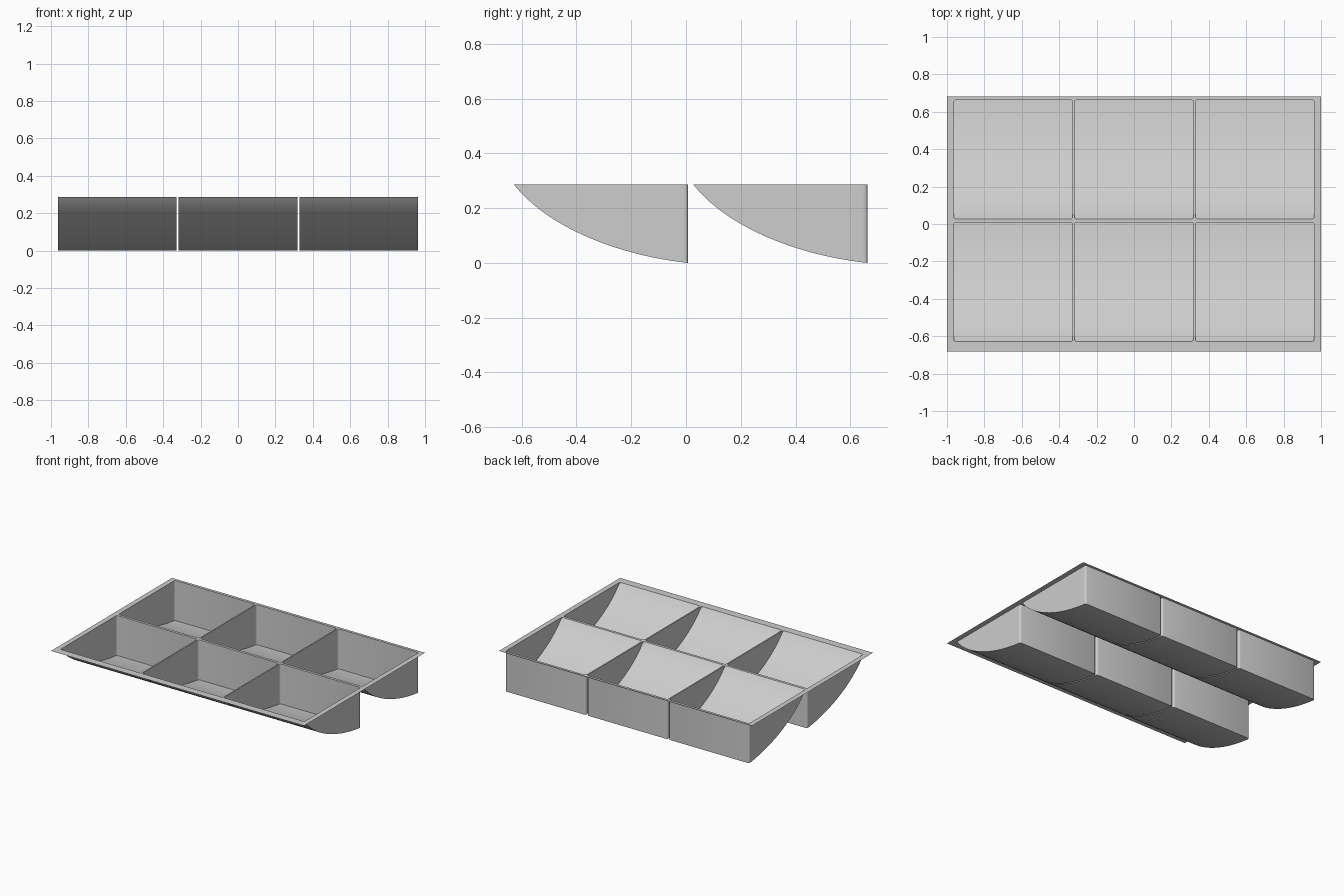
import bpy, bmesh, math

if "Cube" in bpy.data.objects:
    bpy.data.objects.remove(bpy.data.objects["Cube"])

TOP = 0.286                    # height of the rim sheet
HALF = 0.318                   # half width of a pocket
R = 0.012                      # corner radius in plan
PITCH_X = 0.6455
FRONTS = {"front": -0.628, "back": 0.027}   # front edge of each row
DEPTH = 0.636

grey = bpy.data.materials.new("light grey")
grey.use_nodes = True
colour = (0.61, 0.61, 0.61, 1)
grey.diffuse_color = colour
grey.node_tree.nodes["Principled BSDF"].inputs["Base Color"].default_value = colour


def finish(name, bm):
    """Turn a bmesh into a shaded object."""
    mesh = bpy.data.meshes.new(name)
    bm.to_mesh(mesh)
    bm.free()
    mesh.materials.append(grey)
    obj = bpy.data.objects.new(name, mesh)
    bpy.context.collection.objects.link(obj)
    bpy.ops.object.select_all(action='DESELECT')
    obj.select_set(True)
    bpy.context.view_layer.objects.active = obj
    bpy.ops.object.shade_smooth_by_angle(angle=math.radians(35))
    return obj


def floor_point(t):
    """Curved floor profile: steep at the front lip, nearly flat at the back."""
    s = 1 - t
    w = (s**3, 3 * s * s * t, 3 * s * t * t, t**3)
    y = w[1] * 0.123 + w[2] * 0.387 + w[3] * DEPTH
    z = w[0] * TOP + w[1] * 0.128 + w[2] * 0.026
    return y, z


def half_width(y):
    """Half width of the rounded pocket outline at depth y."""
    d = min(y, DEPTH - y)
    if d >= R:
        return HALF
    return HALF - R + math.sqrt(max(0, R * R - (R - d) ** 2))


# Samples along the floor, finer inside the rounded corners
steps = [0, 0.004, 0.014, 0.034] + [0.034 + 0.934 * i / 26 for i in range(1, 27)]
steps += [0.98, 0.99, 0.997, 1]
profile = [floor_point(t) for t in steps]


def pocket(name, cx, y0):
    """Open scoop: curved floor, two side walls and an upright back wall."""
    bm = bmesh.new()
    rows = []
    for y, z in profile:
        w = half_width(y)
        rows.append([bm.verts.new((cx + x, y0 + y, h)) for x, h in
                     ((-w, TOP), (-w, z), (w, z), (w, TOP))])
    for a, b in zip(rows, rows[1:]):
        for i in range(3):
            bm.faces.new((a[i], a[i + 1], b[i + 1], b[i]))
    bm.faces.new(rows[-1])
    bmesh.ops.remove_doubles(bm, verts=bm.verts[:], dist=1e-5)
    bmesh.ops.dissolve_degenerate(bm, dist=1e-5, edges=bm.edges[:])
    finish(name, bm)


def add_loop(bm, points):
    verts = [bm.verts.new((x, y, TOP)) for x, y in points]
    return [bm.edges.new((v, verts[i - 1])) for i, v in enumerate(verts)]


# Flat rim sheet with six openings, and a pocket under each
rim = bmesh.new()
edges = add_loop(rim, [(-1, -0.683), (1, -0.683), (1, 0.683), (-1, 0.683)])
for row, y0 in FRONTS.items():
    for side, i in (("right", -1), ("middle", 0), ("left", 1)):
        cx = i * PITCH_X
        pocket(f"{row}_{side}_pocket", cx, y0)
        ys = [y for y, z in profile if y <= R * 1.5 or y >= DEPTH - R * 1.5]
        outline = [(cx + half_width(y), y0 + y) for y in ys]
        outline += [(cx - half_width(y), y0 + y) for y in reversed(ys)]
        edges += add_loop(rim, outline)
bmesh.ops.triangle_fill(rim, use_beauty=True, use_dissolve=False, edges=edges,
                        normal=(0, 0, 1))
for face in rim.faces:
    face.normal_update()
    if face.normal.z < 0:
        face.normal_flip()
finish("rim", rim)
